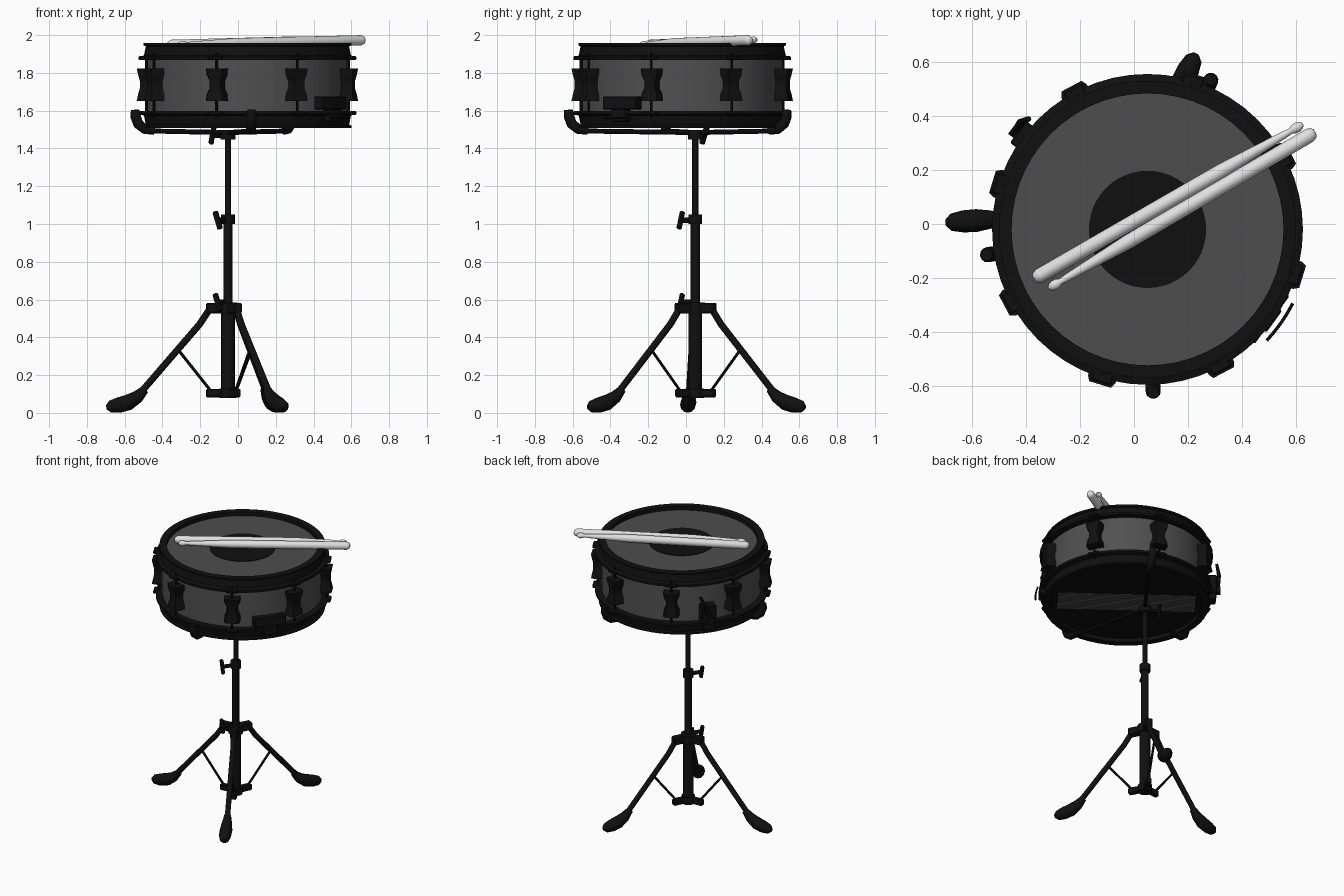
import bpy, bmesh, math
from mathutils import Vector, Matrix

cube = bpy.data.objects.get("Cube")
if cube:
    bpy.data.objects.remove(cube, do_unlink=True)


def material(name, rgb):
    m = bpy.data.materials.new(name)
    m.use_nodes = True
    m.diffuse_color = (*rgb, 1)
    bsdf = m.node_tree.nodes["Principled BSDF"]
    bsdf.inputs["Base Color"].default_value = (*rgb, 1)
    bsdf.inputs["Roughness"].default_value = 0.6
    return m


BLACK = material("black_metal", (0.005, 0.005, 0.005))
HEAD = material("grey_drumhead", (0.075, 0.075, 0.075))
SHELL = material("grey_shell", (0.08, 0.08, 0.08))
WIRE = material("dull_steel", (0.06, 0.06, 0.06))
WHITE = material("pale_stick", (0.75, 0.75, 0.75))

DRUM = Vector((0.05, -0.02, 0))
STAND = Vector((-0.053, 0.05, 0))
FLIP = 3.466  # heights of the lower hoop mirror the upper one


def finish(name, bm, mat, angle=40):
    bmesh.ops.recalc_face_normals(bm, faces=bm.faces)
    me = bpy.data.meshes.new(name)
    bm.to_mesh(me)
    bm.free()
    me.materials.append(mat)
    me.shade_smooth()
    me.set_sharp_from_angle(angle=math.radians(angle))
    ob = bpy.data.objects.new(name, me)
    bpy.context.scene.collection.objects.link(ob)
    return ob


def polar(center, r, deg, z):
    a = math.radians(deg)
    return Vector((center.x + r * math.cos(a), center.y + r * math.sin(a), z))


def tube(name, pts, radii, mat, segs=12):
    """Capped round sweep along points; one radius or one per point."""
    pts = [Vector(p) for p in pts]
    if not isinstance(radii, (list, tuple)):
        radii = [radii] * len(pts)
    bm = bmesh.new()
    rings, q, old = [], None, None
    for i, p in enumerate(pts):
        t = (pts[min(i + 1, len(pts) - 1)] - pts[max(i - 1, 0)]).normalized()
        q = t.to_track_quat('Z', 'Y') if q is None else old.rotation_difference(t) @ q
        old = t
        rings.append([bm.verts.new(p + q @ Vector((radii[i] * math.cos(math.tau * k / segs),
                                                   radii[i] * math.sin(math.tau * k / segs), 0)))
                      for k in range(segs)])
    for a, b in zip(rings, rings[1:]):
        for k in range(segs):
            j = (k + 1) % segs
            bm.faces.new((a[k], a[j], b[j], b[k]))
    bm.faces.new(rings[0])
    bm.faces.new(rings[-1])
    return finish(name, bm, mat)


def pillar(name, center, z0, z1, r, mat, segs=16):
    return tube(name, [(center.x, center.y, z0), (center.x, center.y, z1)], r, mat, segs)


def ring(name, profile, mat, segs=56):
    """Closed (radius, height) profile turned about the drum axis."""
    bm = bmesh.new()
    loops = [[bm.verts.new(polar(DRUM, r, 360 * k / segs, z)) for r, z in profile]
             for k in range(segs)]
    n = len(profile)
    for k in range(segs):
        a, b = loops[k], loops[(k + 1) % segs]
        for i in range(n):
            bm.faces.new((a[i], a[(i + 1) % n], b[(i + 1) % n], b[i]))
    return finish(name, bm, mat)


def block(name, loc, size, mat, deg=0, tilt=0, bevel=0.006):
    """Box whose local x points outwards at the given angle."""
    bm = bmesh.new()
    bmesh.ops.create_cube(bm, size=1)
    bmesh.ops.scale(bm, vec=size, verts=bm.verts)
    bmesh.ops.bevel(bm, geom=bm.edges[:], offset=bevel, segments=1, affect='EDGES')
    m = Matrix.Rotation(math.radians(deg), 4, 'Z') @ Matrix.Rotation(math.radians(tilt), 4, 'X')
    bm.transform(Matrix.Translation(loc) @ m)
    return finish(name, bm, mat, 30)


def lug(name, deg):
    """Hourglass casting standing off the shell."""
    half = [(0.053, 0.086), (0.05, 0.05), (0.036, 0.02)]
    right = half + [(w, -h) for w, h in reversed(half)]
    outline = right + [(-w, h) for w, h in reversed(right)]
    a = math.radians(deg)
    out, side = Vector((math.cos(a), math.sin(a), 0)), Vector((-math.sin(a), math.cos(a), 0))
    bm = bmesh.new()
    base = DRUM + Vector((0, 0, 1.738))
    layers = []
    for r, s in ((0.515, 1), (0.58, 1), (0.6, 0.8)):
        layers.append([bm.verts.new(base + out * (r - 0.2 * (0.086 - abs(h)) * (r > 0.55))
                                    + side * w * s + Vector((0, 0, h))) for w, h in outline])
    n = len(outline)
    for a, b in zip(layers, layers[1:]):
        for i in range(n):
            bm.faces.new((a[i], a[(i + 1) % n], b[(i + 1) % n], b[i]))
    # front and back closed by strips across the waist
    for lay in (layers[0], layers[-1]):
        for i in range(n // 2 - 1):
            bm.faces.new((lay[i], lay[i + 1], lay[n - 2 - i], lay[n - 1 - i]))
    return finish(name, bm, BLACK, 30)


# Drum shell, heads and hoops
pillar("shell", DRUM, 1.56, 1.90, 0.53, SHELL, 64)
pillar("batter_head", DRUM, 1.90, 1.93, 0.508, HEAD, 64)
pillar("head_dot", DRUM, 1.928, 1.934, 0.217, BLACK, 48)
pillar("snare_head", DRUM, 1.536, 1.565, 0.508, BLACK, 64)
hoop = [(0.575, 1.868), (0.575, 1.884), (0.548, 1.892), (0.538, 1.94), (0.55, 1.946),
        (0.55, 1.957), (0.503, 1.957), (0.503, 1.915), (0.528, 1.905), (0.528, 1.868)]
ring("top_hoop", hoop, BLACK)
ring("bottom_hoop", [(r, FLIP - z) for r, z in hoop], BLACK)

# Lugs, tension rods and hoop ears
for k in range(8):
    deg = -107 + 45 * k
    lug(f"lug_{k + 1}", deg)
    pillar(f"tension_rod_{k + 1}", polar(DRUM, 0.56, deg, 0), 1.56, 1.905, 0.007, BLACK, 8)
    for tag, z in (("top", 1.878), ("bottom", FLIP - 1.878)):
        block(f"{tag}_hoop_ear_{k + 1}", polar(DRUM, 0.57, deg, z), (0.045, 0.08, 0.022), BLACK, deg)

# Snare wires and their end clips
axis = 143
across = polar(Vector(), 1, axis + 90, 0)
for k in range(14):
    off = across * (-0.1 + 0.2 * k / 13)
    ends = [polar(DRUM, r, axis, 1.524) + off for r in (-0.48, 0.48)]
    tube(f"snare_wire_{k + 1}", ends, 0.0045, WIRE, 6)
for tag, r in (("butt", -0.475), ("strainer", 0.475)):
    block(f"{tag}_wire_clip", polar(DRUM, r, axis, 1.524), (0.035, 0.22, 0.014), BLACK, axis, bevel=0.003)

# Butt plate and strap
block("butt_plate", polar(DRUM, 0.54, -36, 1.64), (0.06, 0.22, 0.07), BLACK, -36)
block("butt_clamp", polar(DRUM, 0.555, -36, 1.575), (0.05, 0.1, 0.07), BLACK, -36)
tube("butt_strap", [polar(DRUM, 0.603, d, 1.56) for d in range(-43, -26, 4)], 0.006, BLACK, 6)

# Strainer with its throw lever
block("strainer_body", polar(DRUM, 0.56, axis, 1.66), (0.08, 0.1, 0.13), BLACK, axis)
block("strainer_clamp", polar(DRUM, 0.57, axis, 1.575), (0.05, 0.08, 0.06), BLACK, axis)
tube("strainer_lever", [polar(DRUM, 0.6, axis, 1.66), polar(DRUM, 0.615, axis - 3, 1.73),
                        polar(DRUM, 0.60, axis - 6, 1.80)], [0.024, 0.014, 0.01], BLACK, 8)
tube("strainer_knob", [polar(DRUM, 0.58, axis, 1.63), polar(DRUM, 0.625, axis, 1.63)], 0.028, BLACK)

# Stand column
pillar("lower_tube", STAND, 0.08, 0.58, 0.036, BLACK)
pillar("middle_tube", STAND, 0.56, 1.03, 0.025, BLACK)
pillar("upper_tube", STAND, 1.0, 1.47, 0.017, BLACK)
for name, z, r, h in (("foot_collar", 0.105, 0.046, 0.05), ("leg_collar", 0.555, 0.05, 0.06),
                      ("height_collar", 1.025, 0.036, 0.05), ("basket_collar", 1.472, 0.04, 0.05)):
    pillar(name, STAND, z - h / 2, z + h / 2, r, BLACK)

# Wing screws
for name, z, deg in (("height_wing", 1.02, 235), ("leg_wing", 0.585, 235), ("basket_wing", 1.47, 150)):
    tube(name + "_screw", [polar(STAND, 0.02, deg, z), polar(STAND, 0.1, deg, z)], 0.014, BLACK, 8)
    block(name + "_nut", polar(STAND, 0.095, deg, z), (0.022, 0.03, 0.1), BLACK, deg, 20)

# Folding legs with struts and rubber feet
for k, deg in enumerate((184, 64, -62)):
    n = k + 1

    def path(pairs):
        return [polar(STAND, r, deg, z) for r, z in pairs]

    tube(f"leg_{n}", path([(0.09, 0.56), (0.12, 0.515), (0.15, 0.47), (0.47, 0.1)]), 0.018, BLACK)
    tube(f"leg_strut_{n}", path([(0.265, 0.335), (0.09, 0.115)]), 0.008, BLACK, 8)
    block(f"leg_hinge_{n}", polar(STAND, 0.075, deg, 0.555), (0.08, 0.05, 0.055), BLACK, deg)
    block(f"strut_hinge_{n}", polar(STAND, 0.07, deg, 0.105), (0.09, 0.035, 0.045), BLACK, deg)
    tube(f"rubber_foot_{n}", path([(0.44, 0.125), (0.48, 0.085), (0.53, 0.055), (0.58, 0.041),
                                   (0.625, 0.033), (0.645, 0.03)]),
         [0.022, 0.034, 0.042, 0.041, 0.032, 0.012], BLACK)

# Basket arms hooking up around the lower hoop
for k, deg in enumerate((189, 272, 67)):
    start = STAND + Vector((0, 0, 1.484))
    grip = [polar(DRUM, r, deg, z) for r, z in
            ((0.5, 1.492), (0.55, 1.502), (0.585, 1.53), (0.6, 1.57), (0.603, 1.605))]
    tube(f"basket_arm_{k + 1}", [start, grip[0], grip[1]], 0.013, BLACK, 8)
    tube(f"basket_grip_{k + 1}", grip, [0.02, 0.026, 0.028, 0.028, 0.022], BLACK)

# Pair of sticks lying head to tail
for name, butt, tip in (("stick_1", (0.67, 0.34, 1.973), (-0.315, -0.238, 1.95)),
                        ("stick_2", (-0.37, -0.203, 1.948), (0.625, 0.37, 1.975))):
    a, b = Vector(butt), Vector(tip)
    stations = [(0, 0.012), (0.006, 0.021), (0.02, 0.027), (0.7, 0.027), (0.93, 0.014),
                (0.955, 0.011), (0.965, 0.017), (0.98, 0.019), (0.993, 0.014), (1, 0.006)]
    tube(name, [a.lerp(b, t) for t, r in stations], [r for t, r in stations], WHITE, 20)
